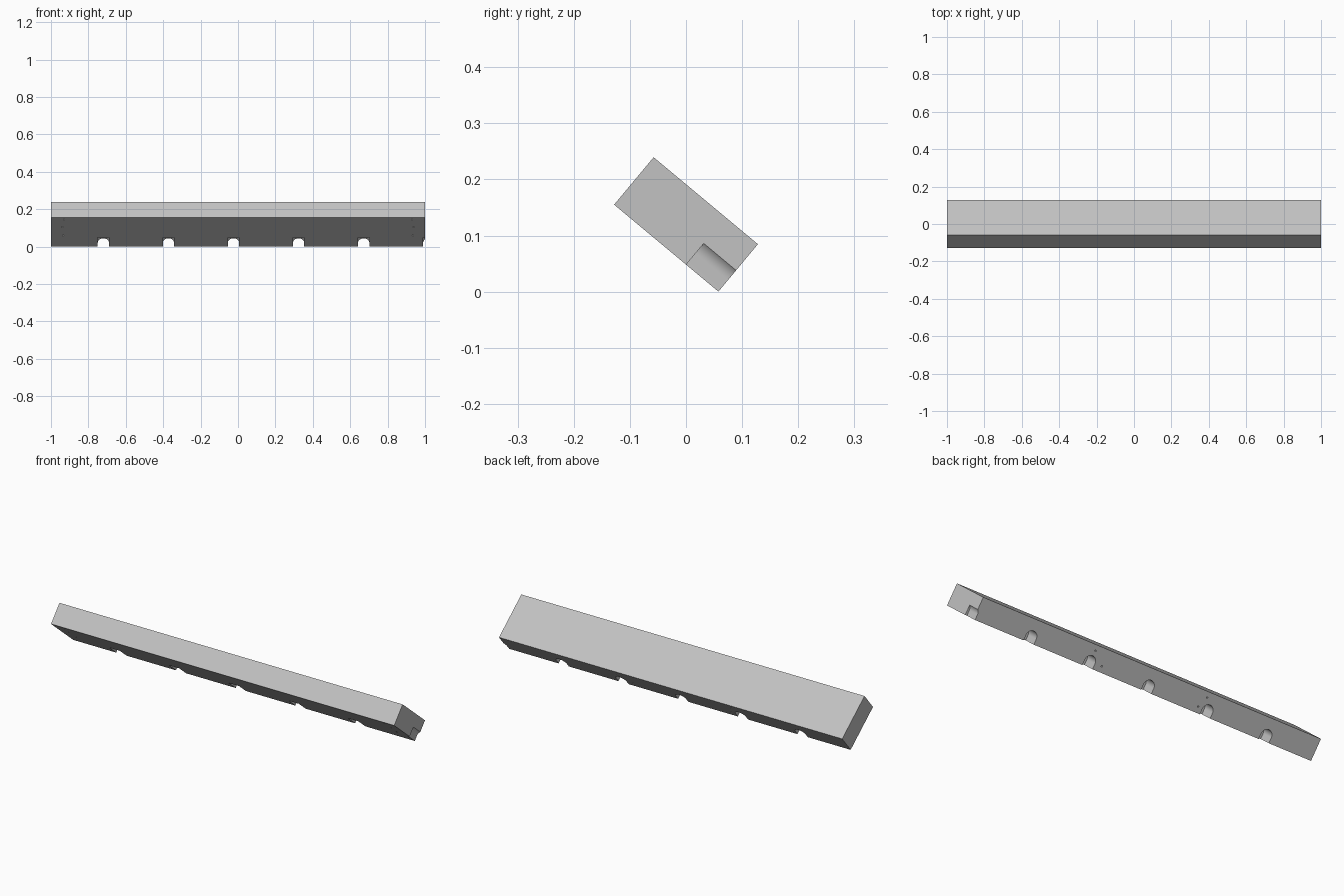
import bpy, bmesh, math
from mathutils import Matrix, Vector

cube = bpy.data.objects.get("Cube")
if cube:
    bpy.data.objects.remove(cube, do_unlink=True)

LENGTH, WIDTH, THICK = 2.0, 0.242, 0.11
TILT = math.radians(39.8)
BACK, UNDER = WIDTH / 2, -THICK / 2

grey = bpy.data.materials.new("light grey")
grey.use_nodes = True
colour = (0.54, 0.54, 0.54, 1)
grey.diffuse_color = colour
grey.node_tree.nodes["Principled BSDF"].inputs["Base Color"].default_value = colour


def make_object(name, bm):
    bmesh.ops.recalc_face_normals(bm, faces=bm.faces)
    mesh = bpy.data.meshes.new(name)
    bm.to_mesh(mesh)
    bm.free()
    mesh.materials.append(grey)
    obj = bpy.data.objects.new(name, mesh)
    bpy.context.collection.objects.link(obj)
    return obj


def add_arch(bm, x, radius=0.03, spring=0.027, depth=0.075):
    """Round-topped slot open to the underside and the back edge."""
    outline = [(x + radius, UNDER - 0.02)]
    for i in range(25):
        a = math.pi * i / 24
        outline.append((x + radius * math.cos(a), UNDER + spring + radius * math.sin(a)))
    outline.append((x - radius, UNDER - 0.02))
    face = bm.faces.new([bm.verts.new((px, BACK - depth, pz)) for px, pz in outline])
    grown = bmesh.ops.extrude_face_region(bm, geom=[face], use_keep_orig=True)
    moved = [v for v in grown["geom"] if isinstance(v, bmesh.types.BMVert)]
    bmesh.ops.translate(bm, verts=moved, vec=(0, depth + 0.02, 0))


def add_pilot_hole(bm, centre, turn, radius=0.004, depth=0.03):
    bmesh.ops.create_cone(bm, cap_ends=True, segments=12, radius1=radius, radius2=radius,
                          depth=depth, matrix=Matrix.Translation(centre) @ turn)


# Plain rectangular beam
bm = bmesh.new()
bmesh.ops.create_cube(bm, size=1, matrix=Matrix.Diagonal((LENGTH, WIDTH, THICK, 1)))
beam = make_object("notched_beam", bm)

# Arched notches, the last one running off the left end
bm = bmesh.new()
for i in range(6):
    add_arch(bm, -0.72 + 0.348 * i)

# Pilot holes in the underside near both ends
for side in (-1, 1):
    for x, y in ((0.93, -0.105), (0.94, -0.042), (0.935, 0.028)):
        add_pilot_hole(bm, Vector((side * x, y, UNDER)), Matrix())

# Pilot holes in the back edge
for x, height in ((0.32, 0.75), (0.255, 0.26), (-0.34, 0.75), (-0.316, 0.26)):
    add_pilot_hole(bm, Vector((x, BACK, UNDER + THICK * height)),
                   Matrix.Rotation(math.pi / 2, 4, "X"))
cutter = make_object("notch_cutter", bm)
cutter.hide_render = True

# Cut the beam, then drop the cutter
mod = beam.modifiers.new("notches", "BOOLEAN")
mod.operation = "DIFFERENCE"
mod.solver = "EXACT"
mod.object = cutter
bpy.context.view_layer.objects.active = beam
beam.select_set(True)
bpy.ops.object.modifier_apply(modifier=mod.name)
bpy.data.objects.remove(cutter, do_unlink=True)
bpy.ops.object.shade_smooth_by_angle(angle=math.radians(30))

# Tilt the beam so that it rests on its lower back edge
beam.rotation_euler.x = -TILT
beam.location.z = (WIDTH * math.sin(TILT) + THICK * math.cos(TILT)) / 2
